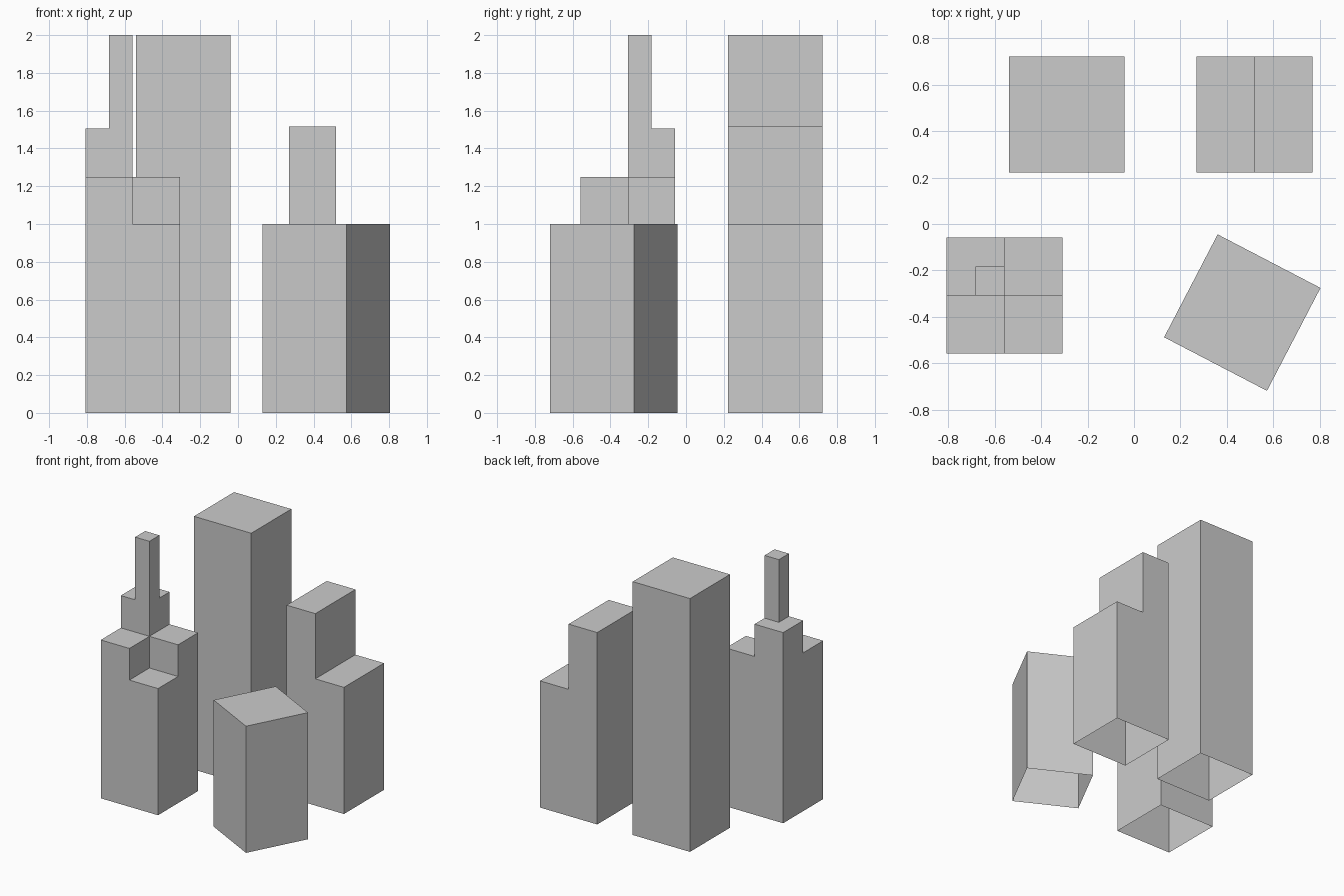
import bpy, bmesh
from math import radians

if "Cube" in bpy.data.objects:
    bpy.data.objects.remove(bpy.data.objects["Cube"])


def tower(name, xs, ys, heights, loc=(0, 0), turn=0):
    """Stepped tower, open underneath: heights[row][col] over the grid xs, ys."""
    bm = bmesh.new()
    levels = sorted({0.0, *(h for row in heights for h in row)})

    def height(i, j):
        inside = 0 <= i < len(xs) - 1 and 0 <= j < len(ys) - 1
        return heights[j][i] if inside else 0.0

    def quad(*points):
        bm.faces.new([bm.verts.new(p) for p in points])

    for j in range(len(ys) - 1):
        for i in range(len(xs) - 1):
            x0, x1, y0, y1, h = xs[i], xs[i + 1], ys[j], ys[j + 1], heights[j][i]
            # roof of this cell
            quad((x0, y0, h), (x1, y0, h), (x1, y1, h), (x0, y1, h))
            # walls down to each lower neighbour
            sides = (((x0, y0), (x1, y0), 0, -1), ((x1, y0), (x1, y1), 1, 0),
                     ((x1, y1), (x0, y1), 0, 1), ((x0, y1), (x0, y0), -1, 0))
            for a, b, di, dj in sides:
                low = height(i + di, j + dj)
                for z0, z1 in zip(levels, levels[1:]):
                    if z0 >= low and z1 <= h:
                        quad((*a, z0), (*b, z0), (*b, z1), (*a, z1))

    # weld and merge flat areas
    bmesh.ops.remove_doubles(bm, verts=bm.verts, dist=1e-4)
    bmesh.ops.dissolve_limit(bm, angle_limit=radians(1), verts=bm.verts, edges=bm.edges)
    mesh = bpy.data.meshes.new(name)
    bm.to_mesh(mesh)
    bm.free()
    obj = bpy.data.objects.new(name, mesh)
    obj.location = (*loc, 0)
    obj.rotation_euler.z = radians(turn)
    bpy.context.collection.objects.link(obj)
    return obj


S = 0.25  # half the width of every tower

# tall plain tower
tower("tall_tower", [-S, S], [-S, S], [[2.0]], (-0.29, 0.472))

# tower with one raised half
tower("half_step_tower", [-S, 0, S], [-S, S], [[1.515, 1.0]], (0.52, 0.472))

# tower stepping up around its corner, with a spire
tower("spire_tower", [-S, -S / 2, 0, S], [-S, 0, S / 2, S],
      [[1.25, 1.25, 1.0],
       [1.505, 2.0, 1.25],
       [1.505, 1.505, 1.25]], (-0.558, -0.308))

# short turned tower
tower("turned_tower", [-S, S], [-S, S], [[1.0]], (0.467, -0.382), -27.5)
